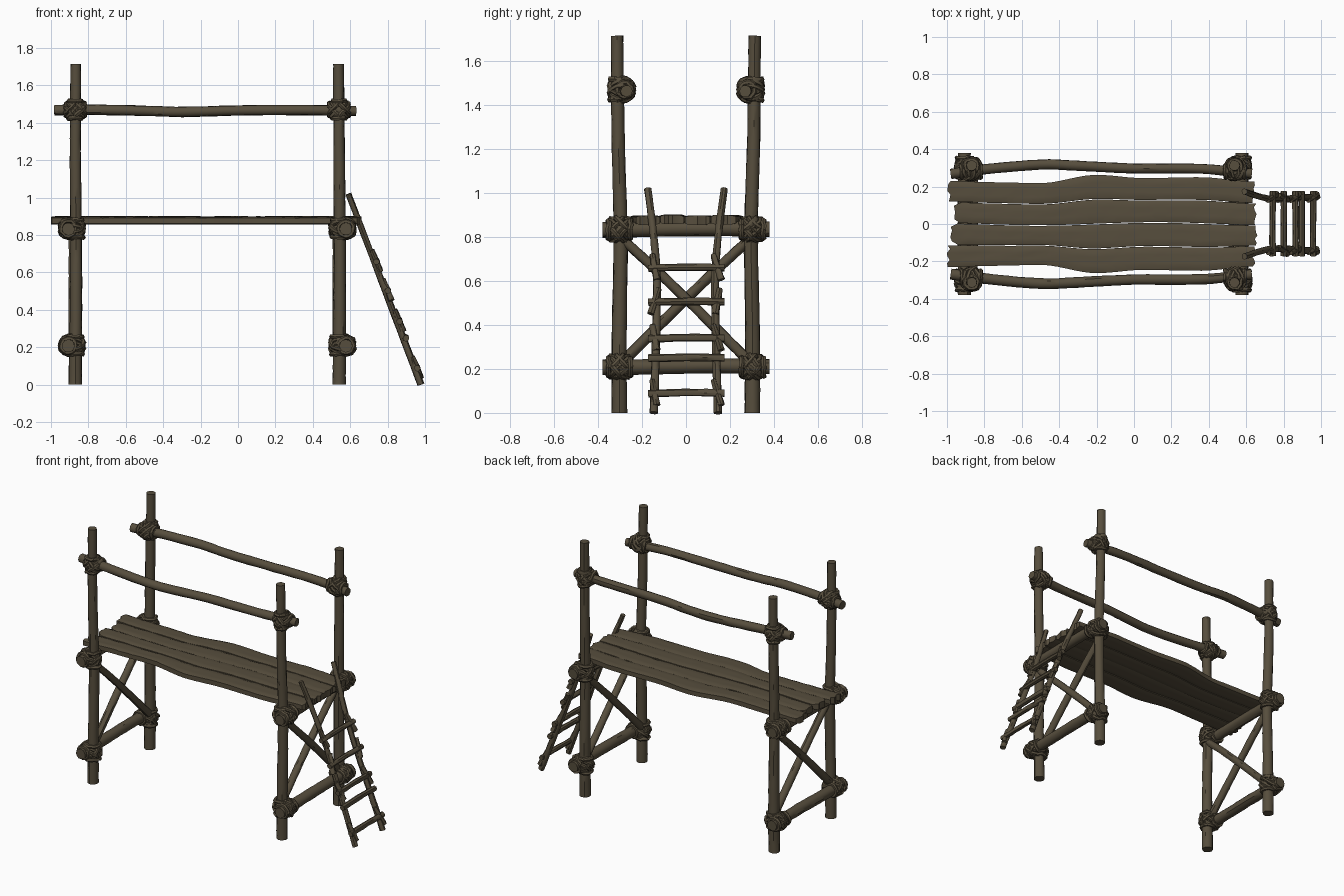
import bpy, bmesh, math, random
from mathutils import Vector

if "Cube" in bpy.data.objects:
    bpy.data.objects.remove(bpy.data.objects["Cube"])

random.seed(4)
wood = bpy.data.materials.new("weathered brown wood")
wood.diffuse_color = (0.095, 0.076, 0.047, 1)
wood.use_nodes = True
wood.node_tree.nodes["Principled BSDF"].inputs["Base Color"].default_value = wood.diffuse_color


def finish(bm, name):
    bmesh.ops.recalc_face_normals(bm, faces=bm.faces[:])
    me = bpy.data.meshes.new(name)
    bm.to_mesh(me)
    bm.free()
    me.materials.append(wood)
    ob = bpy.data.objects.new(name, me)
    bpy.context.collection.objects.link(ob)
    return ob


def smooth_path(pts, steps):
    """Catmull-Rom resampling of a few control points."""
    p = [Vector(q) for q in pts]
    p = [2 * p[0] - p[1]] + p + [2 * p[-1] - p[-2]]
    out = []
    for i in range(1, len(p) - 2):
        a, b, c, d = p[i - 1:i + 3]
        for s in range(steps):
            t = s / steps
            out.append(0.5 * (2 * b + (c - a) * t + (2 * a - 5 * b + 4 * c - d) * t * t
                              + (3 * b - a - 3 * c + d) * t ** 3))
    return out + [p[-2]]


def sweep(bm, path, r0, r1, ref, sides, rough, closed=False):
    """Round section with a little hand-hewn roughness along a path."""
    n = len(path)
    prof = [1 + random.uniform(-rough, rough) for _ in range(sides)]
    rings = []
    for i, c in enumerate(path):
        nxt = path[(i + 1) % n] if closed else path[min(i + 1, n - 1)]
        prv = path[i - 1] if closed else path[max(i - 1, 0)]
        t = (nxt - prv).normalized()
        u = t.cross(ref).normalized()
        v = t.cross(u)
        r = r0 + (r1 - r0) * i / (n - 1)
        ring = []
        for k in range(sides):
            a = 2 * math.pi * k / sides
            q = r * prof[k] * (1 + random.uniform(-rough, rough))
            ring.append(bm.verts.new(c + (u * math.cos(a) + v * math.sin(a)) * q))
        rings.append(ring)
    for i in range(n if closed else n - 1):
        a, b = rings[i], rings[(i + 1) % n]
        for k in range(sides):
            j = (k + 1) % sides
            bm.faces.new((a[k], a[j], b[j], b[k]))
    if not closed:
        bm.faces.new(rings[0])
        bm.faces.new(rings[-1])


def pole(name, pts, r0, r1=None, steps=6, sides=12, rough=0.04):
    bm = bmesh.new()
    d = (Vector(pts[-1]) - Vector(pts[0])).normalized()
    ref = Vector((1, 0, 0)) if abs(d.x) < 0.7 else Vector((0, 0, 1))
    sweep(bm, smooth_path(pts, steps), r0, r1 or r0, ref, sides, rough)
    return finish(bm, name)


def loop(bm, c, u, v, r):
    path = [c + u * math.cos(i * math.pi / 8) + v * math.sin(i * math.pi / 8)
            + Vector([random.uniform(-.003, .003) for _ in range(3)]) for i in range(16)]
    sweep(bm, path, r, r, u.cross(v).normalized(), 6, 0.12, True)


def lashing(name, post, beam, along, rp, rb):
    """Rope wrapped diagonally over a post/beam crossing, plus collars."""
    bm = bmesh.new()
    post, beam, along = Vector(post), Vector(beam), Vector(along)
    up = Vector((0, 0, 1))
    off = beam - post
    d = off.normalized()
    mid = (post + beam) / 2
    for s in (1, -1):
        w = (along + up * s).normalized()
        nrm = d.cross(w)
        for k in (-0.024, 0, 0.024):
            tilt = d * random.uniform(-.004, .004)
            loop(bm, mid + nrm * k + tilt, d * (off.length / 2 + rp + 0.007),
                 w * (0.055 - abs(k) * 0.3), 0.0125)
        loop(bm, post + up * 0.046 * s, d * (rp + .006), along * (rp + .006), 0.012)
        loop(bm, beam + along * 0.05 * s, d * (rb + .006), up * (rb + .006), 0.012)
    return finish(bm, name)


XL, XR = -0.87, 0.54
SIDES = (("front", -1), ("back", 1))
ENDS = (("left", XL, -1), ("right", XR, 1))

# corner posts
for en, x, e in ENDS:
    for sn, s in SIDES:
        pole(f"{sn}_{en}_post",
             [(x, s * .302, 0), (x + .003, s * .303, .35), (x + .004, s * .296, .8),
              (x, s * .308, 1.25), (x - .003 * e, s * .313, 1.715)], .035, .028, 7)

# handrails, tied to the inner side of the posts
for sn, s in SIDES:
    pole(f"{sn}_handrail",
         [(-.98, s * .268, 1.468), (-.8, s * .292, 1.47), (-.5, s * .318, 1.464),
          (-.3, s * .312, 1.458), (0, s * .297, 1.466), (.35, s * .296, 1.468),
          (.63, s * .27, 1.463)], .028, .027, 5)
    for en, x, e in ENDS:
        lashing(f"{sn}_{en}_handrail_rope", (x, s * .31, 1.47), (x, s * .28, 1.47),
                (1, 0, 0), .029, .028)

# end frames: two cross beams, rope and an X brace
for en, x, e in ENDS:
    bx = x + .037 * e
    for bn, z in (("upper", .835), ("lower", .21)):
        pole(f"{en}_{bn}_beam", [(bx, -.38, z - .003), (bx, -.15, z), (bx, .1, z + .004),
                                 (bx, .38, z)], .034, .034)
        for sn, s in SIDES:
            lashing(f"{sn}_{en}_{bn}_rope", (x, s * .302, z), (bx, s * .302, z),
                    (0, 1, 0), .034, .034)
    for s in (1, -1):
        xb = x + .012 * s
        pole(f"{en}_brace_{'a' if s > 0 else 'b'}",
             [(xb, -.3 * s, .80), (xb, -.1 * s, .615), (xb, .1 * s, .42), (xb, .3 * s, .22)],
             .022, .024)

# deck outline: half width along the length
EDGE = [(-1.0, .232), (-.75, .225), (-.5, .22), (-.2, .265), (.05, .247), (.35, .252), (.66, .228)]


def half_width(x):
    for (x0, y0), (x1, y1) in zip(EDGE, EDGE[1:]):
        if x <= x1:
            t = max(0, min(1, (x - x0) / (x1 - x0)))
            t = t * t * (3 - 2 * t)
            return y0 + (y1 - y0) * t
    return EDGE[-1][1]


def plank(name, k, x0, x1, z0, z1):
    """Wavy board number k of four with ragged ends and worn edges."""
    bm = bmesh.new()
    nx, ny = 36, 6
    ends = [(random.uniform(0, .02) + (.035 if j in (0, ny) and k not in (0, 3) else 0),
             random.uniform(0, .02)) for j in range(ny + 1)]
    rows = []
    for i in range(nx + 1):
        top, bot = [], []
        for j in range(ny + 1):
            t = i / nx
            xa, xb = x0 + ends[j][0], x1 - ends[j][1]
            x = xa + (xb - xa) * t
            f = (k + (0.015 + 0.97 * j / ny)) / 2 - 1
            y = half_width(x) * f + .008 * math.sin(5 * x + 1) * (1 - abs(f))
            worn = .006 if j in (0, ny) else 0
            bump = random.uniform(-.0015, .0015)
            top.append(bm.verts.new((x, y, z1 - worn + bump)))
            bot.append(bm.verts.new((x, y, z0 + worn)))
        rows.append(top + bot[::-1])
    m = len(rows[0])
    for a, b in zip(rows, rows[1:]):
        for q in range(m):
            bm.faces.new((a[q], a[(q + 1) % m], b[(q + 1) % m], b[q]))
    for r in (rows[0], rows[-1]):
        for q in range(ny):
            bm.faces.new((r[q], r[q + 1], r[m - 2 - q], r[m - 1 - q]))
    return finish(bm, name)


# deck boards
for k, (a, b, dz) in enumerate([(-1.0, .65, 0), (-.985, .665, .003), (-.975, .66, 0), (-1.0, .65, .002)]):
    plank(f"deck_board_{k + 1}", k, a, b, .855 + dz, .897 + dz)


def ladder_x(z):
    return .978 - .38 * z


# ladder side rails
for sn, s in SIDES:
    pole(f"{sn}_ladder_rail",
         [(ladder_x(z), s * y, z) for z, y in
          ((0, .146), (.3, .137), (.6, .132), (.8, .146), (1.02, .174))], .019, .016, 5, 10, .06)

# ladder rungs and the short wooden cleats holding them
for i, z in enumerate((.09, .25, .34, .505, .66)):
    x = ladder_x(z) + .014
    pole(f"ladder_rung_{i + 1}", [(x, -.172, z - .003), (x, 0, z + .002), (x, .175, z)],
         .017, .017, 4, 8, .08)
    for sn, s in SIDES:
        if i == 1:
            continue
        lean = .016 if (i + (s > 0)) % 2 else -.012
        za, zb = z - .055, z + .06
        pole(f"{sn}_ladder_cleat_{i + 1}",
             [(ladder_x(za) + .013, s * (.145 + lean), za), (x, s * .143, z),
              (ladder_x(zb) + .011, s * (.141 - lean), zb)], .017, .014, 3, 8, .1)

# smooth shading with sharp edges kept
bpy.ops.object.select_all(action='SELECT')
bpy.context.view_layer.objects.active = bpy.context.selected_objects[0]
bpy.ops.object.shade_smooth_by_angle(angle=math.radians(38))
